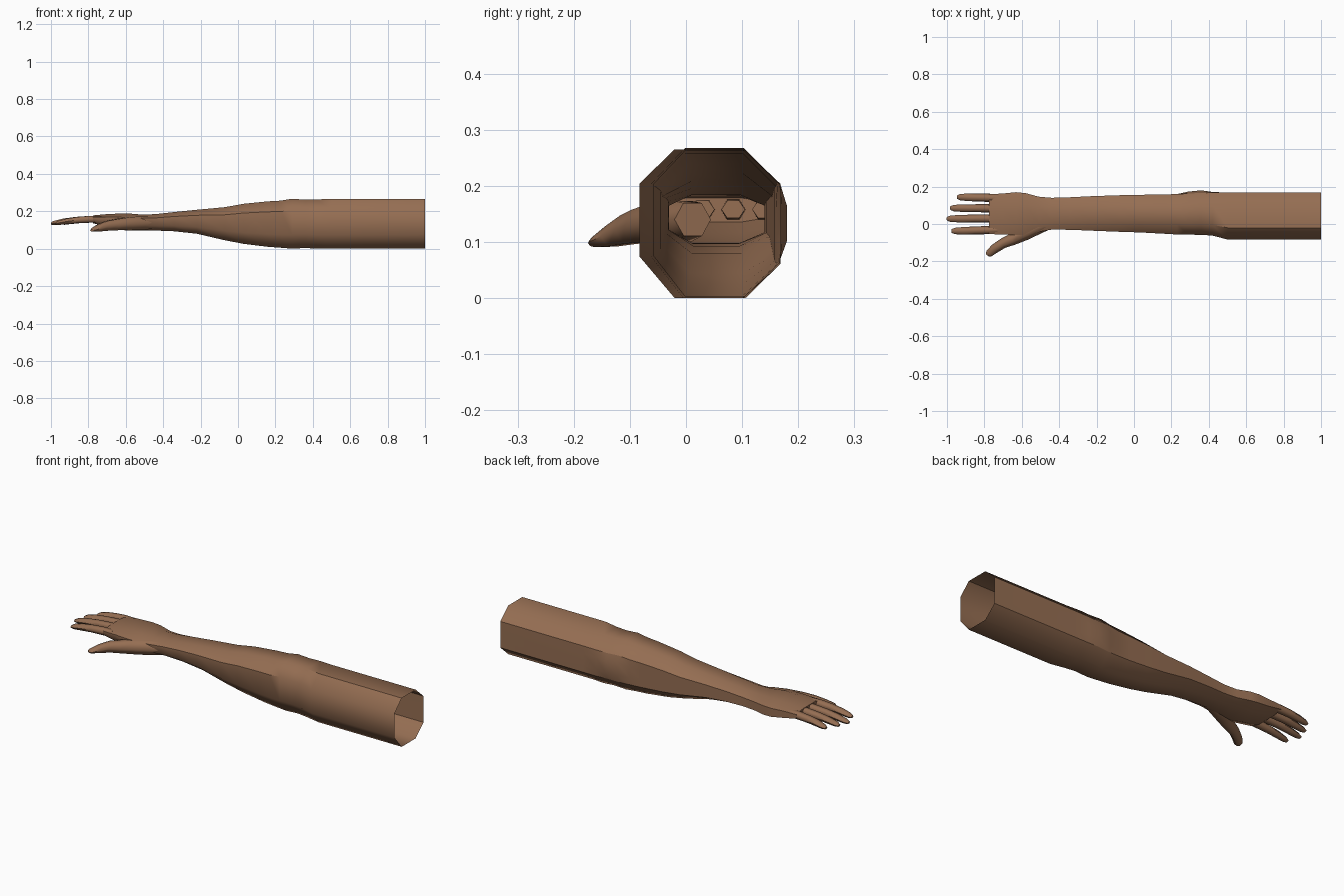
import bpy, bmesh, math
from mathutils import Vector

if "Cube" in bpy.data.objects:
    bpy.data.objects.remove(bpy.data.objects["Cube"])

skin = bpy.data.materials.new("skin")
skin.diffuse_color = (0.30, 0.155, 0.085, 1)
skin.use_nodes = True
skin.node_tree.nodes["Principled BSDF"].inputs["Base Color"].default_value = skin.diffuse_color


def finish(bm, name):
    bmesh.ops.recalc_face_normals(bm, faces=bm.faces)
    mesh = bpy.data.meshes.new(name)
    bm.to_mesh(mesh)
    bm.free()
    mesh.materials.append(skin)
    obj = bpy.data.objects.new(name, mesh)
    bpy.context.collection.objects.link(obj)
    return obj


def loft(bm, rings):
    """Skin rings of points with quads; returns rows of vertices."""
    rows = [[bm.verts.new(p) for p in r] for r in rings]
    n = len(rows[0])
    for a, b in zip(rows, rows[1:]):
        for i in range(n):
            f = bm.faces.new((a[i], a[(i + 1) % n], b[(i + 1) % n], b[i]))
            f.smooth = True
    return rows


# Arm and palm: chamfered rings (x, y min, y max, z min, z max, elbow bulge)
sections = [
    (1.00, -.083, .168, .000, .265, 0),
    (0.50, -.083, .168, .000, .265, 0),
    (0.42, -.062, .168, .000, .264, .003),
    (0.36, -.058, .166, .004, .262, .014),
    (0.29, -.057, .163, .000, .267, .010),
    (0.23, -.056, .160, .005, .257, 0),
    (0.16, -.052, .158, .010, .253, 0),
    (0.03, -.045, .156, .026, .240, 0),
    (-0.07, -.042, .154, .045, .222, 0),
    (-0.22, -.036, .149, .080, .208, 0),
    (-0.34, -.031, .143, .093, .196, 0),
    (-0.44, -.030, .140, .097, .185, 0),
    (-0.51, -.042, .146, .098, .182, 0),
    (-0.58, -.058, .165, .098, .188, 0),
    (-0.63, -.060, .170, .102, .188, 0),
    (-0.70, -.056, .163, .116, .185, 0),
    (-0.775, -.054, .159, .136, .178, 0),
]


def arm_ring(x, y0, y1, z0, z1, bulge):
    w, h = y1 - y0, z1 - z0
    yz = [(y0 + .25 * w, z1), (y0 + .73 * w, z1),            # top
          (y1, z0 + .77 * h), (y1 + bulge, z0 + .62 * h),    # back side
          (y1 + bulge, z0 + .38 * h), (y1, z0 + .23 * h),
          (y0 + .73 * w, z0), (y0 + .25 * w, z0),            # underside
          (y0, z0 + .28 * h), (y0, z0 + .77 * h)]            # front side
    return [(x, y, z) for y, z in yz]


bm = bmesh.new()
rows = loft(bm, [arm_ring(*s) for s in sections])
bm.faces.new(rows[-1])
# hard lines running along the arm
for a, b in zip(rows, rows[1:]):
    x = b[0].co.x
    rails = [2, 5]
    if x >= 0.4:
        rails.append(0)
    elif x < 0.25:
        rails.append(9)
    for i in rails:
        bm.edges.get((a[i], b[i])).smooth = False
finish(bm, "arm_and_palm")


# Digits: six-sided tapered tubes (x, y, z, half width, half height)
def digit(name, path):
    bm = bmesh.new()
    pts = [Vector(p[:3]) for p in path]
    rings = []
    for k, (p, c) in enumerate(zip(path, pts)):
        t = (pts[min(k + 1, len(pts) - 1)] - pts[max(k - 1, 0)]).normalized()
        side = t.cross(Vector((0, 0, 1))).normalized()
        up = side.cross(t)
        rings.append([c + side * p[3] * math.cos(math.tau * i / 6)
                      + up * p[4] * math.sin(math.tau * i / 6) for i in range(6)])
    rows = loft(bm, rings)
    bm.faces.new(rows[0])
    bm.faces.new(rows[-1])
    obj = finish(bm, name)
    bpy.ops.object.select_all(action='DESELECT')
    obj.select_set(True)
    bpy.context.view_layer.objects.active = obj
    bpy.ops.object.shade_smooth_by_angle(angle=math.radians(65))


# name, y at base, y at tip, x of tip, z of tip
for name, y0, y1, tip, zt in [("little_finger", .139, .144, -.945, .135),
                              ("ring_finger", .084, .085, -.982, .136),
                              ("middle_finger", .030, .028, -1.0, .134),
                              ("index_finger", -.031, -.038, -.975, .134)]:
    base = -.73
    path = []
    for f, r, h in [(0, .021, .018), (.22, .022, .021), (.5, .021, .019),
                    (.75, .020, .017), (.93, .017, .013), (1, .010, .007)]:
        z = .158 + (zt - .158) * f ** 2.5
        path.append((base + (tip - base) * f, y0 + (y1 - y0) * f, z, r, h))
    digit(name, path)

digit("thumb", [(-.44, .012, .140, .034, .034),
                (-.51, -.010, .137, .042, .042),
                (-.58, -.042, .134, .044, .041),
                (-.65, -.082, .128, .032, .034),
                (-.70, -.103, .122, .027, .030),
                (-.745, -.132, .110, .025, .021),
                (-.775, -.158, .100, .020, .011),
                (-.782, -.168, .098, .012, .006)])
